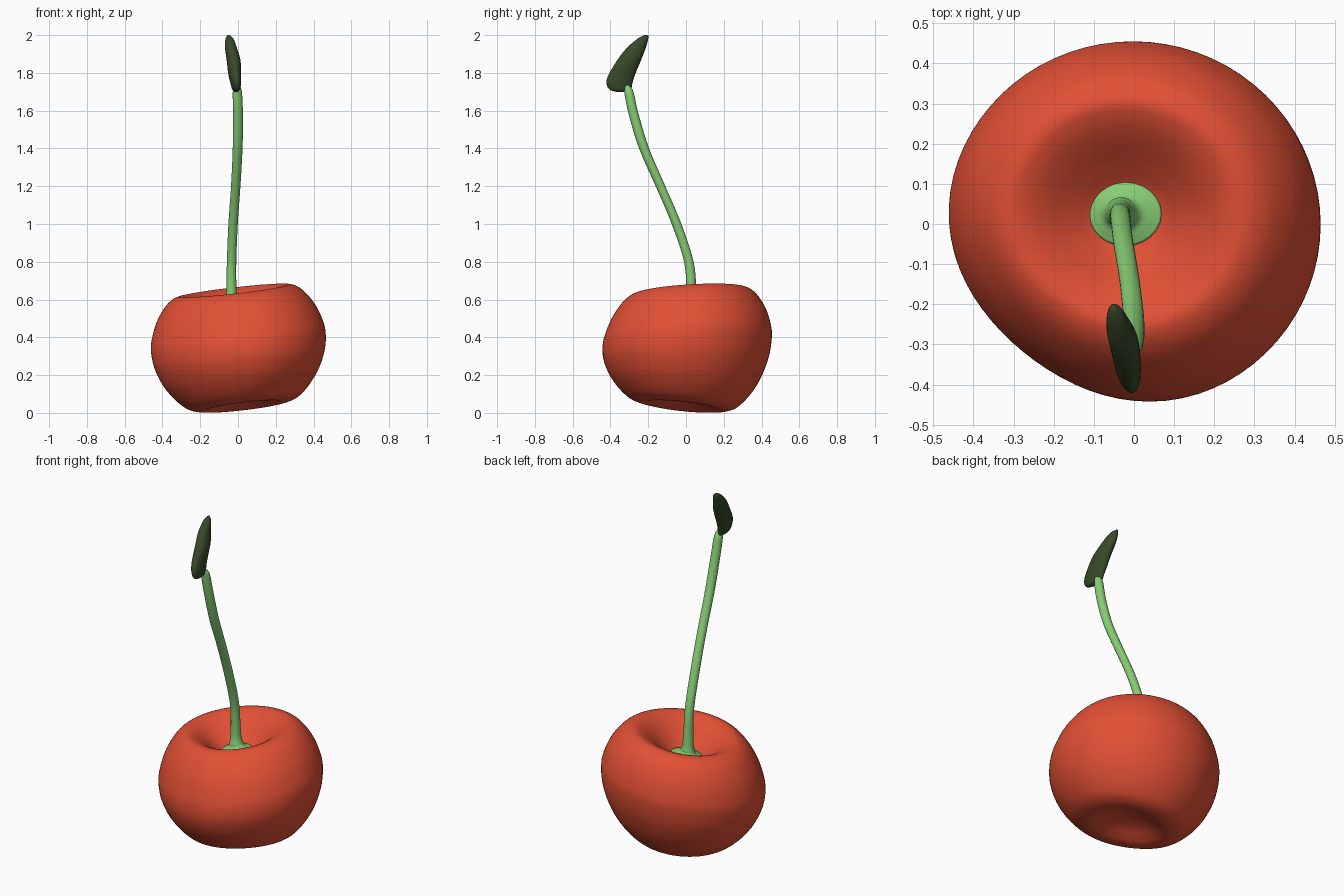
import bpy, bmesh
from math import sin, cos, pi, radians

if "Cube" in bpy.data.objects:
    bpy.data.objects.remove(bpy.data.objects["Cube"])


def spline(pts, n=5):
    """Smooth curve through points of any dimension."""
    out = []
    for i in range(len(pts) - 1):
        p0, p1 = pts[max(i - 1, 0)], pts[i]
        p2, p3 = pts[i + 1], pts[min(i + 2, len(pts) - 1)]
        for k in range(n):
            t = k / n
            out.append([0.5 * (2 * b + (c - a) * t + (2 * a - 5 * b + 4 * c - d) * t * t
                               + (3 * b - a - 3 * c + d) * t ** 3)
                        for a, b, c, d in zip(p0, p1, p2, p3)])
    out.append(list(pts[-1]))
    return out


def loft(name, rows, seg, point, color):
    """Skin closed rings; point(row, angle) gives each vertex."""
    bm = bmesh.new()
    rings = [[bm.verts.new(point(r, 2 * pi * j / seg)) for j in range(seg)] for r in rows]
    for a, b in zip(rings, rings[1:]):
        for j in range(seg):
            k = (j + 1) % seg
            bm.faces.new((a[j], a[k], b[k], b[j]))
    bm.faces.new(rings[0])
    bm.faces.new(rings[-1])
    bmesh.ops.recalc_face_normals(bm, faces=bm.faces)
    for f in bm.faces:
        f.smooth = True
    me = bpy.data.meshes.new(name)
    bm.to_mesh(me)
    bm.free()
    ob = bpy.data.objects.new(name, me)
    bpy.context.collection.objects.link(ob)
    mat = bpy.data.materials.new(name + "_color")
    mat.diffuse_color = (*color, 1)
    mat.use_nodes = True
    mat.node_tree.nodes["Principled BSDF"].inputs["Base Color"].default_value = mat.diffuse_color
    me.materials.append(mat)
    return ob


# Fruit: dimpled profile (radius, height), leaning and slightly lopsided
profile = [(.004, .505), (.08, .515), (.14, .556), (.2, .605), (.25, .636), (.3, .646),
           (.36, .612), (.42, .53), (.455, .44), (.465, .375), (.455, .29), (.42, .2),
           (.37, .125), (.31, .065), (.26, .041), (.21, .036), (.16, .05),
           (.09, .075), (.004, .088)]


def fruit_point(row, a):
    r, z = row
    r *= 1 - .08 * max(0, cos(a - radians(230))) ** 4
    x, y = r * cos(a), r * sin(a) * .975
    shift = (.36 - z) / .36
    y_slope = -.115 + .175 * min(1, max(0, z) / .38)
    return x + .03 * shift, y - .025 * shift, z + .115 * x + y_slope * y


loft("fruit", spline(profile), 72, fruit_point, (.76, .08, .035))

# Stem: path (x, y, z, radius) with a flared foot in the dimple
path = [(-.022, .025, .50, .088), (-.022, .025, .521, .09), (-.024, .026, .528, .075),
        (-.03, .028, .54, .048), (-.034, .029, .575, .033), (-.035, .028, .65, .027),
        (-.034, .015, .8, .025), (-.026, -.05, 1.0, .025), (-.012, -.135, 1.2, .025),
        (-.002, -.222, 1.4, .026), (0, -.277, 1.58, .026), (-.004, -.303, 1.7, .024),
        (-.008, -.316, 1.735, .012)]


def stem_point(row, a):
    x, y, z, r = row
    dx, dy = r * cos(a), r * sin(a) * (.88 if r > .04 else 1)
    return x + dx, y + dy, z + .11 * dx + .06 * dy


loft("stem", spline(path), 24, stem_point, (.25, .62, .18))

# Stem tip: thin leaning blade, rows (x centre, half width, y front, y back, z)
blade = [(-.008, .006, -.37, -.31, 1.7), (-.01, .02, -.405, -.29, 1.712),
         (-.012, .027, -.421, -.284, 1.745), (-.017, .033, -.41, -.27, 1.79),
         (-.024, .036, -.362, -.237, 1.87), (-.037, .031, -.315, -.214, 1.93),
         (-.045, .021, -.258, -.2, 1.98), (-.05, .005, -.22, -.2, 2.0)]


def blade_point(row, a):
    x, w, y0, y1, z = row
    dy = (y1 - y0) / 2 * sin(a)
    return x + w * cos(a) - .1 * dy, (y0 + y1) / 2 + dy, z


loft("stem_tip", spline(blade), 32, blade_point, (.038, .065, .022))
